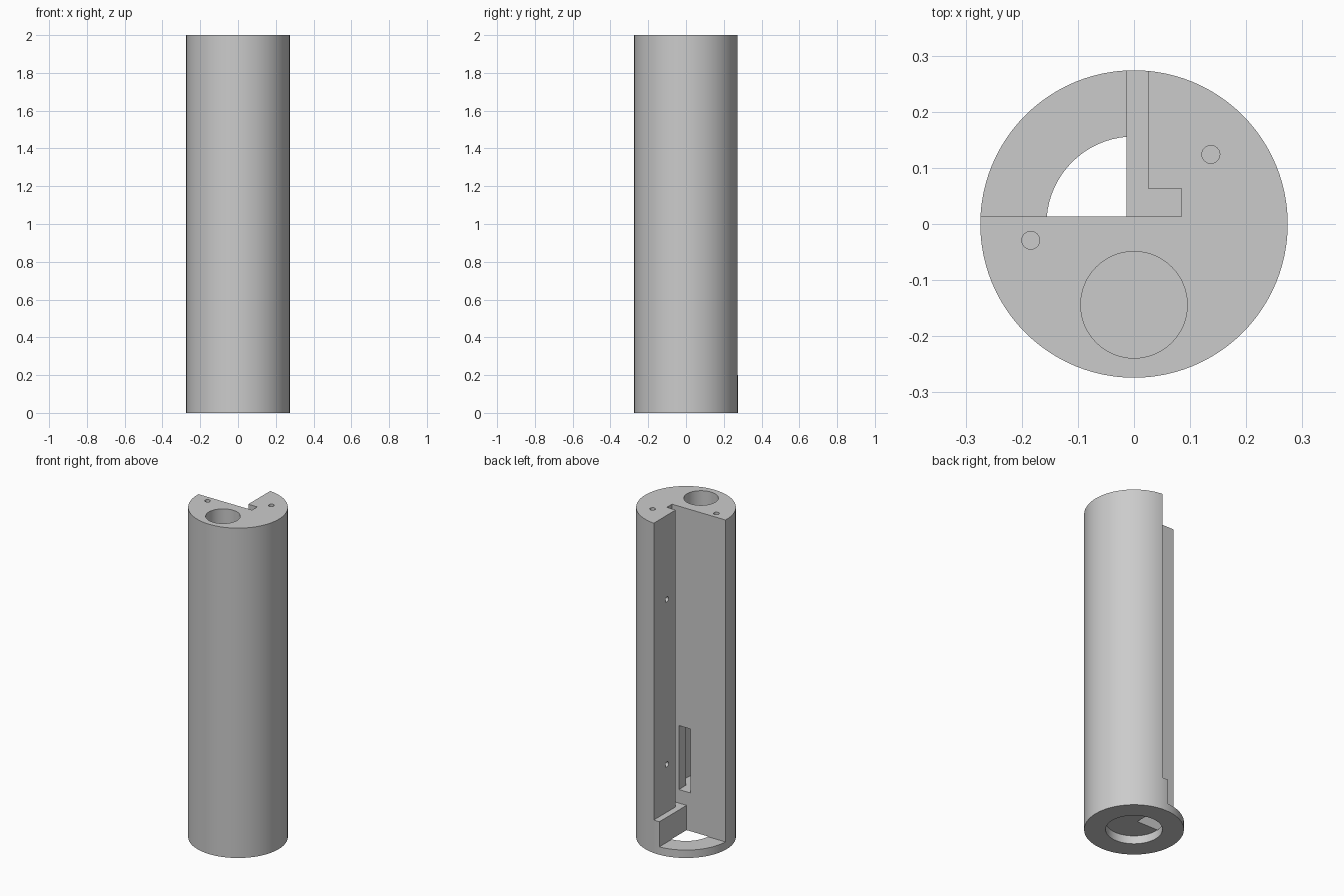
import bpy
import math
from mathutils import Matrix

cube = bpy.data.objects.get("Cube")
if cube:
    bpy.data.objects.remove(cube, do_unlink=True)

RADIUS = 0.274
HEIGHT = 2.0
WALL_Y = 0.013       # flat wall of the open quarter
BASE_Z = 0.048       # top of the base plate
LEDGE_Z = 0.2        # top of the ledge
WELL_Z = 0.28        # floor of the round well
SCREW_R = 0.016

grey = bpy.data.materials.new("plain grey")
grey.use_nodes = True
colour = (0.6, 0.6, 0.6, 1)
grey.diffuse_color = colour
grey.node_tree.nodes["Principled BSDF"].inputs["Base Color"].default_value = colour


def circle(x, y, r, sides):
    return [(x + r * math.cos(math.tau * i / sides),
             y + r * math.sin(math.tau * i / sides)) for i in range(sides)]


def rect(x0, x1, y0, y1):
    return [(x0, y0), (x1, y0), (x1, y1), (x0, y1)]


def prism(name, outline, z0, z1):
    """Extrude a counter-clockwise outline from z0 to z1."""
    n = len(outline)
    verts = [(x, y, z) for z in (z0, z1) for x, y in outline]
    faces = [tuple(reversed(range(n))), tuple(range(n, 2 * n))]
    faces += [(i, (i + 1) % n, n + (i + 1) % n, n + i) for i in range(n)]
    mesh = bpy.data.meshes.new(name)
    mesh.from_pydata(verts, [], faces)
    mesh.materials.append(grey)
    obj = bpy.data.objects.new(name, mesh)
    bpy.context.collection.objects.link(obj)
    return obj


# Main round body
body = prism("cylinder_housing", circle(0, 0, RADIUS, 96), 0, HEIGHT)
cutters = []


def cut(name, outline, z0, z1):
    obj = prism(name, outline, z0, z1)
    obj.hide_render = True
    cutters.append(obj)
    return obj


# Open quarter with a side groove, above the ledge
cut("upper_bay", [(-0.4, WALL_Y), (0.085, WALL_Y), (0.085, 0.063),
                  (0.025, 0.063), (0.025, 0.4), (-0.4, 0.4)], LEDGE_Z, HEIGHT + 0.1)
# Narrower part of the bay between base plate and ledge
cut("lower_bay", rect(-0.4, -0.013, WALL_Y, 0.4), BASE_Z, LEDGE_Z + 0.1)
# Round recess in the underside, open to the bay
cut("base_recess", circle(0, 0, 0.156, 72), -0.1, 0.05)
# Deep round well and the window joining it to the bay
cut("round_well", circle(0, -0.144, 0.095, 64), WELL_Z, HEIGHT + 0.1)
cut("well_window", rect(-0.039, 0.039, -0.12, 0.04), WELL_Z + 0.002, 0.67)
# Screw holes in the top
for x, y in ((0.137, 0.124), (-0.184, -0.029)):
    cut("top_screw_hole", circle(x, y, SCREW_R, 24), HEIGHT - 0.15, HEIGHT + 0.1)
# Screw holes in the side wall of the bay
for z in (0.49, 1.49):
    hole = cut("side_screw_hole", circle(0, 0, SCREW_R, 24), -0.05, 0.08)
    hole.data.transform(Matrix.Translation((0.025, 0.147, z))
                        @ Matrix.Rotation(math.pi / 2, 4, "Y"))

# Apply the cuts one after another
bpy.ops.object.select_all(action="DESELECT")
body.select_set(True)
bpy.context.view_layer.objects.active = body
for cutter in cutters:
    mod = body.modifiers.new(cutter.name, "BOOLEAN")
    mod.operation = "DIFFERENCE"
    mod.solver = "EXACT"
    mod.object = cutter
    bpy.ops.object.modifier_apply(modifier=mod.name)
    bpy.data.objects.remove(cutter, do_unlink=True)

bpy.ops.object.shade_smooth_by_angle(angle=math.radians(30))
